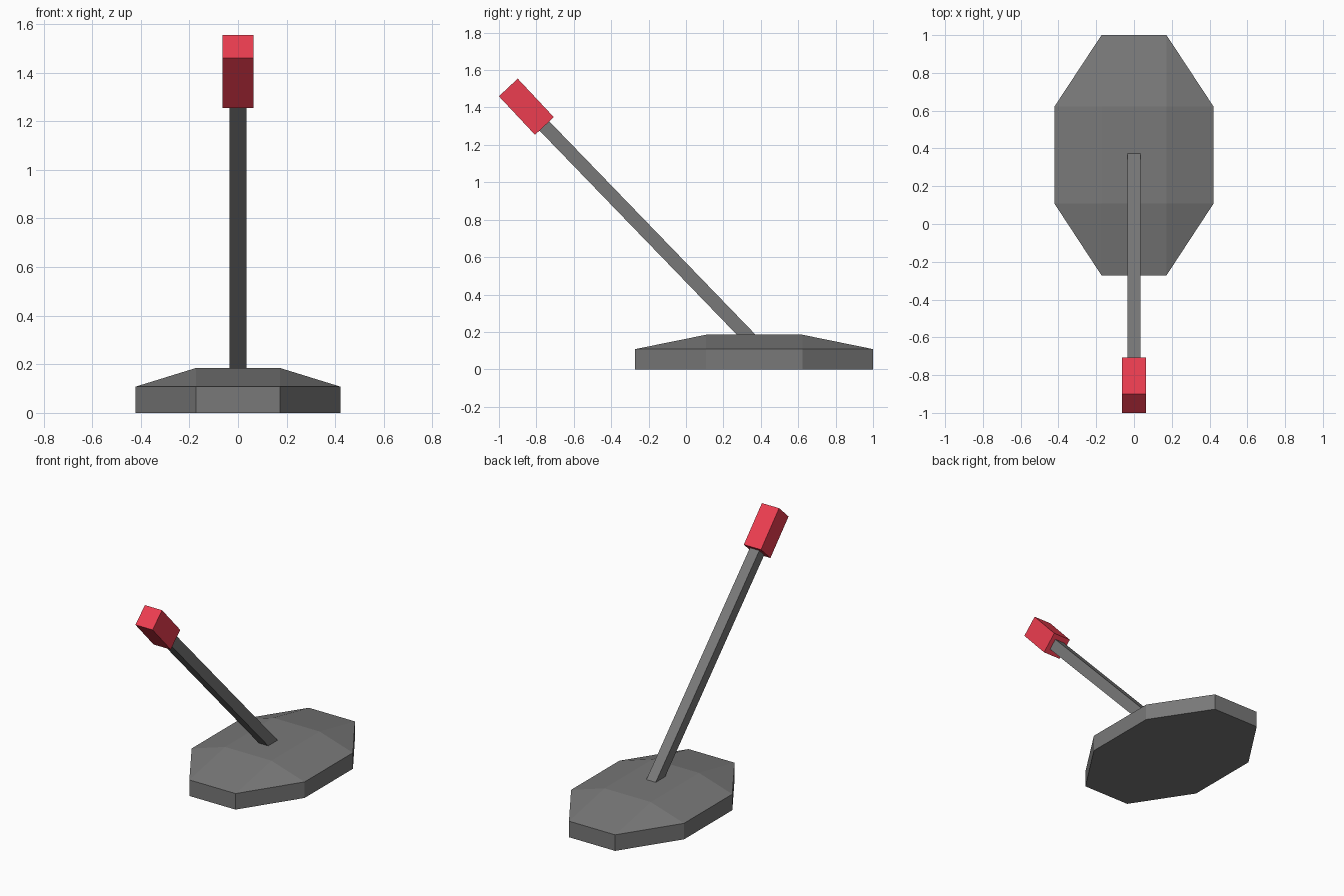
import bpy, bmesh, math
from mathutils import Vector, Matrix

if "Cube" in bpy.data.objects:
    bpy.data.objects.remove(bpy.data.objects["Cube"])

DARK_GREY = (0.19, 0.19, 0.19, 1)
RED = (0.845, 0.047, 0.08, 1)


def finish(name, bm, color):
    bmesh.ops.recalc_face_normals(bm, faces=bm.faces[:])
    mesh = bpy.data.meshes.new(name)
    bm.to_mesh(mesh)
    bm.free()
    obj = bpy.data.objects.new(name, mesh)
    bpy.context.collection.objects.link(obj)
    mat = bpy.data.materials.new(name + "_colour")
    mat.diffuse_color = color
    mat.use_nodes = True
    mat.node_tree.nodes["Principled BSDF"].inputs["Base Color"].default_value = mat.diffuse_color
    mesh.materials.append(mat)
    return obj


def slanted_box(name, start, end, width, depth, color):
    """Box running along the tilted lever axis, in the x = 0 plane."""
    axis = end - start
    tilt = math.atan2(-axis.y, axis.z)
    bm = bmesh.new()
    bmesh.ops.create_cube(bm, size=1)
    bmesh.ops.scale(bm, vec=(width, depth, axis.length), verts=bm.verts)
    bmesh.ops.transform(bm, verts=bm.verts,
                        matrix=Matrix.Translation((start + end) / 2) @ Matrix.Rotation(tilt, 4, 'X'))
    return finish(name, bm, color)


# Base: elongated octagon with a raised flat rectangle in the middle
XI, XO = 0.172, 0.421
Y0, Y1, Y2, Y3 = -0.272, 0.108, 0.622, 1.0
RIM, TOP = 0.108, 0.185
outline = [(XI, Y0), (XO, Y1), (XO, Y2), (XI, Y3), (-XI, Y3), (-XO, Y2), (-XO, Y1), (-XI, Y0)]
bm = bmesh.new()
low = [bm.verts.new((x, y, 0)) for x, y in outline]
rim = [bm.verts.new((x, y, RIM)) for x, y in outline]
top = [bm.verts.new(p) for p in ((XI, Y1, TOP), (XI, Y2, TOP), (-XI, Y2, TOP), (-XI, Y1, TOP))]
bm.faces.new(low[::-1])
bm.faces.new(top)
for i in range(8):
    j = (i + 1) % 8
    bm.faces.new((low[i], low[j], rim[j], rim[i]))
for k in range(4):
    a, b, c = rim[2 * k], rim[2 * k + 1], rim[(2 * k + 2) % 8]
    bm.faces.new((a, b, top[k]))                      # corner facet
    bm.faces.new((b, c, top[(k + 1) % 4], top[k]))    # side slope
finish("base", bm, DARK_GREY)

# Lever shaft, sunk a little into base and grip
foot = Vector((0, 0.322, 0.185))
grip_start = Vector((0, -0.757, 1.301))
grip_end = Vector((0, -0.95, 1.507))
d = (grip_start - foot).normalized()
slanted_box("lever_shaft", foot - d * 0.08, grip_start + d * 0.05, 0.07, 0.072, DARK_GREY)

# Red grip
slanted_box("lever_grip", grip_start, grip_end, 0.128, 0.138, RED)
